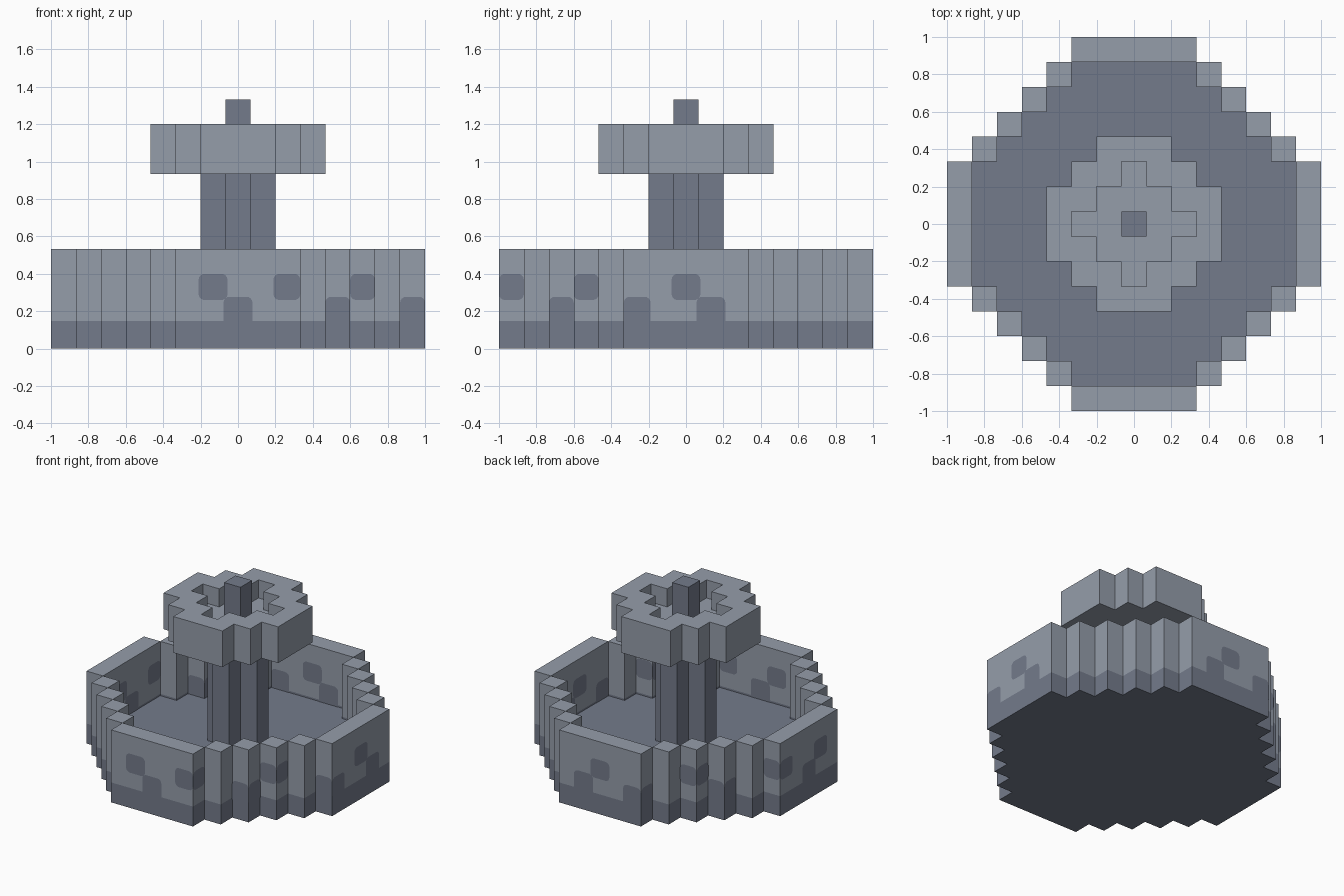
import bpy, bmesh, math
from mathutils import Vector

if "Cube" in bpy.data.objects:
    bpy.data.objects.remove(bpy.data.objects["Cube"], do_unlink=True)

U = 2 / 15                      # size of one block
DIRS = [(1, 0), (0, 1), (-1, 0), (0, -1)]


def make_material(name, rgb):
    mat = bpy.data.materials.new(name)
    mat.use_nodes = True
    mat.diffuse_color = (*rgb, 1)
    mat.node_tree.nodes["Principled BSDF"].inputs["Base Color"].default_value = (*rgb, 1)
    return mat


MATS = [make_material("light_stone", (0.300, 0.337, 0.402)),
        make_material("dark_stone", (0.174, 0.198, 0.258))]
LIGHT, DARK = 0, 1


def finish(bm, name):
    bmesh.ops.remove_doubles(bm, verts=bm.verts, dist=1e-5)
    mesh = bpy.data.meshes.new(name)
    for mat in MATS:
        mesh.materials.append(mat)
    bm.to_mesh(mesh)
    bm.free()
    obj = bpy.data.objects.new(name, mesh)
    bpy.context.collection.objects.link(obj)
    return obj


def add_face(bm, points, mat):
    face = bm.faces.new([bm.verts.new(Vector(p) * U) for p in points])
    face.material_index = mat


def block_prism(name, cells, bands):
    """Extrude a footprint of grid cells through stacked (bottom, top, colour) bands."""
    bm = bmesh.new()
    for x, y in cells:
        for dx, dy in DIRS:
            if (x + dx, y + dy) in cells:
                continue
            cx, cy = x + dx / 2, y + dy / 2
            a = (cx + dy / 2, cy - dx / 2)
            b = (cx - dy / 2, cy + dx / 2)
            for z0, z1, mat in bands:
                add_face(bm, [(*a, z0), (*b, z0), (*b, z1), (*a, z1)], mat)
        square = [(x - .5, y - .5), (x + .5, y - .5), (x + .5, y + .5), (x - .5, y + .5)]
        add_face(bm, [(*p, bands[-1][1]) for p in square], bands[-1][2])
        add_face(bm, [(*p, bands[0][0]) for p in reversed(square)], bands[0][2])
    return finish(bm, name)


def footprint(half_widths):
    """Cells of a stepped disc, given the half width of each row from the centre out."""
    return {(x, y) for r, w in enumerate(half_widths) for y in (r, -r)
            for x in range(-w, w + 1)}


def rounded_rect(s0, s1, z0, z1, round_bottom, r=0.24):
    """Counter-clockwise outline in the plane of a wall."""
    pts = []
    for cs, cz, start, rounded in ((s0, z0, 180, round_bottom), (s1, z0, 270, round_bottom),
                                   (s1, z1, 0, True), (s0, z1, 90, True)):
        if not rounded:
            pts.append((cs, cz))
            continue
        ox = cs + r if cs == s0 else cs - r
        oz = cz + r if cz == z0 else cz - r
        for k in range(5):
            a = math.radians(start + 22.5 * k)
            pts.append((ox + r * math.cos(a), oz + r * math.sin(a)))
    return pts


# Basin: dark floor slab and the stepped ring wall standing on it
basin = footprint([7, 7, 7, 6, 5, 4, 3, 2])
ring = {(x, y) for x, y in basin
        if any((x + dx, y + dy) not in basin for dx, dy in DIRS)}
block_prism("basin_floor", basin, [(0, 1, DARK)])
block_prism("basin_wall", ring, [(1, 1.1, DARK), (1.1, 4, LIGHT)])

# Dark stone patches on both sides of the wall, repeating diagonally
bm = bmesh.new()
for x, y in ring:
    level = -(x + y) % 3
    if level == 0:
        continue
    for dx, dy in DIRS:
        if (x + dx, y + dy) in ring:
            continue

        def spread(sign):
            # patches bulge slightly onto a flush neighbouring block
            n = (x - sign * dy, y + sign * dx)
            return 0.08 if n in ring and (n[0] + dx, n[1] + dy) not in ring else 0

        z0, z1 = (1.95, 3.0) if level == 2 else (1.0, 2.08)
        outline = rounded_rect(-.5 - spread(-1), .5 + spread(1), z0, z1, level == 2)
        off = 0.5 + 0.015
        add_face(bm, [(x + dx * off - dy * s, y + dy * off + dx * s, z)
                      for s, z in outline], DARK)
finish(bm, "wall_patches")

# Central pillar with a plus-shaped section
block_prism("pillar", footprint([1, 0]), [(1, 7, DARK)])

# Upper bowl: solid base, rim around a cross-shaped recess
bowl = footprint([3, 3, 2, 1])
recess = footprint([2, 1, 0])
block_prism("bowl_base", bowl, [(7, 8, LIGHT)])
block_prism("bowl_rim", bowl - recess, [(8, 9, LIGHT)])

# Spout block rising from the bowl
block_prism("spout", {(0, 0)}, [(8, 10, DARK)])
